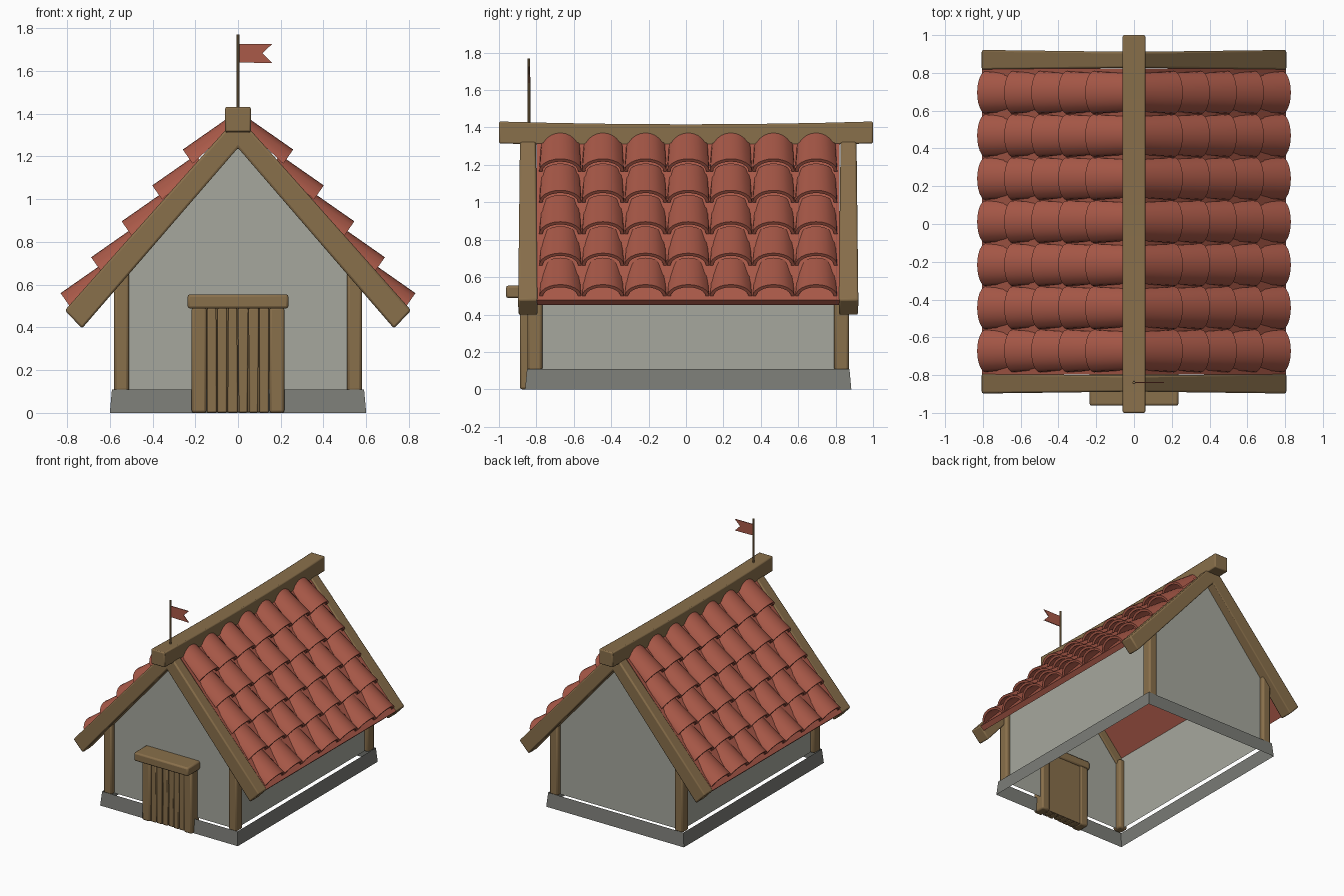
import bpy, bmesh, math, random
from mathutils import Vector

if "Cube" in bpy.data.objects:
    bpy.data.objects.remove(bpy.data.objects["Cube"])

random.seed(4)
YC = 0.012  # middle of the house body along y


def material(name, rgb):
    m = bpy.data.materials.new(name)
    m.diffuse_color = (*rgb, 1)
    m.use_nodes = True
    m.node_tree.nodes["Principled BSDF"].inputs["Base Color"].default_value = m.diffuse_color
    return m


WOOD = material("wood", (0.25, 0.16, 0.07))
RED = material("red_clay", (0.40, 0.10, 0.065))
PLASTER = material("plaster", (0.38, 0.39, 0.34))
STONE = material("stone", (0.20, 0.205, 0.185))


def finish(name, bm, mat, bevel=0, fix=True):
    if fix:
        bmesh.ops.recalc_face_normals(bm, faces=bm.faces[:])
    me = bpy.data.meshes.new(name)
    bm.to_mesh(me)
    bm.free()
    ob = bpy.data.objects.new(name, me)
    bpy.context.collection.objects.link(ob)
    me.materials.append(mat)
    if bevel:
        b = ob.modifiers.new("bevel", "BEVEL")
        b.width, b.segments, b.limit_method = bevel, 2, "ANGLE"
    bpy.context.view_layer.objects.active = ob
    bpy.ops.object.select_all(action="DESELECT")
    ob.select_set(True)
    bpy.ops.object.shade_smooth_by_angle(angle=math.radians(35))
    return ob


def box(name, x, y, z, mat, bevel=0, cuts=0, warp=None):
    bm = bmesh.new()
    bmesh.ops.create_cube(bm, size=1)
    for v in bm.verts:
        v.co = Vector([(r[0] + r[1]) / 2 + c * (r[1] - r[0]) for r, c in zip((x, y, z), v.co)])
    if cuts:  # split along y only
        along = [e for e in bm.edges if abs(e.verts[0].co.y - e.verts[1].co.y) > 0.01]
        bmesh.ops.subdivide_edges(bm, edges=along, cuts=cuts, use_grid_fill=True)
    if warp:
        for v in bm.verts:
            warp(v.co)
    return finish(name, bm, mat, bevel)


def prism(name, pts, y_of, mat, bevel=0):
    """Extrude an XZ outline in y; y_of(point) gives the near and far y."""
    bm = bmesh.new()
    a, b = [[bm.verts.new((p[0], y_of(p)[i], p[1])) for p in pts] for i in (0, 1)]
    bm.faces.new(a)
    bm.faces.new(b[::-1])
    for i in range(len(pts)):
        j = (i + 1) % len(pts)
        bm.faces.new((a[i], b[i], b[j], a[j]))
    return finish(name, bm, mat, bevel)


def chevron(half):
    """Complete a right-hand outline that runs from top centre to bottom centre."""
    return half + [(-x, z) for x, z in half[-2:0:-1]]


# Stone footing: a thin sloped band, left open at the doorway
bm = bmesh.new()
path = [(0.2, -1), (1, -1), (1, 1), (-1, 1), (-1, -1), (-0.2, -1)]
rings = []
for hx, hy, z in ((0.6, 0.872, 0), (0.59, 0.862, 0.11)):
    rings.append([bm.verts.new((sx * hx, YC + sy * hy, z)) for sx, sy in path])
for i in range(5):
    bm.faces.new((rings[0][i], rings[0][i + 1], rings[1][i + 1], rings[1][i]))
finish("footing", bm, STONE, fix=False)

# Plaster walls: open shell with pointed gables
bm = bmesh.new()
outline = [(-0.548, 0.105), (0.548, 0.105), (0.548, 0.71), (0, 1.33), (-0.548, 0.71)]
f, b = [[bm.verts.new((x, YC + s * 0.825, z)) for x, z in outline] for s in (-1, 1)]
bm.faces.new(f)
bm.faces.new(b[::-1])
bm.faces.new((f[2], f[1], b[1], b[2]))
bm.faces.new((f[0], f[4], b[4], b[0]))
finish("walls", bm, PLASTER)

# Corner posts
for sx, side in ((-1, "left"), (1, "right")):
    for sy, end in ((-1, "front"), (1, "back")):
        x, y = sx * 0.545, YC + sy * 0.82
        box(f"post_{end}_{side}", (x - 0.036, x + 0.036), (y - 0.04, y + 0.04), (0.1, 0.68), WOOD, 0.014)

# Roof boards
prism("roof_boards", chevron([(0, 1.38), (0.805, 0.478), (0.775, 0.45), (0, 1.325)]),
      lambda p: (YC - 0.81, YC + 0.81), RED)

# Gable rafters, a little thicker toward the eaves
rafter = chevron([(0, 1.39), (0.81, 0.48), (0.73, 0.395), (0, 1.24)])
for s, end in ((-1, "front"), (1, "back")):
    def span(p, c=YC + s * 0.857):
        w = 0.042 + 0.013 * abs(p[0])
        return c - w, c + w
    prism(f"rafters_{end}", rafter, span, WOOD, 0.01)


# Sagging ridge beam
def sag(co):
    co.z -= 0.015 * (1 - co.y ** 2)


box("ridge_beam", (-0.06, 0.06), (-1, 1), (1.315, 1.432), WOOD, 0.008, 7, sag)

# Barrel tiles: one tapered arch, repeated up and along, then mirrored
up, out = Vector((-0.82, 0, 0.573)), Vector((0.573, 0, 0.82))
normal = Vector((0.749, 0, 0.663))
foot = Vector((0.784, YC - 0.684, 0.494))
SEG = 12
bm = bmesh.new()
loops = []
for t in (0, 1):
    for inset in (0, 0.018):
        w, h = 0.113 - 0.012 * t - inset, 0.081 - inset
        ring = []
        for i in range(SEG + 1):
            a = math.pi * i / SEG
            co = foot + up * 0.25 * t + out * h * math.sin(a)
            co.y -= w * math.cos(a)
            depth = (co - Vector((0, co.y, 1.39))).dot(normal)
            if depth < -0.028:  # keep buried edges inside the boards
                co += normal * (-0.028 - depth)
            ring.append(bm.verts.new(co))
        loops.append(ring)
lo, li, uo, ui = loops
for p, q in ((lo, uo), (ui, li), (li, lo), (uo, ui)):
    for i in range(SEG):
        bm.faces.new((p[i], p[i + 1], q[i + 1], q[i]))
for i in (0, SEG):
    bm.faces.new((lo[i], uo[i], ui[i], li[i]))
tiles = finish("roof_tiles", bm, RED)
for count, offset in ((5, (-0.143, 0, 0.168)), (7, (0, 0.228, 0))):
    m = tiles.modifiers.new("repeat", "ARRAY")
    m.count, m.use_relative_offset, m.use_constant_offset = count, False, True
    m.constant_offset_displace = offset
tiles.modifiers.new("mirror", "MIRROR").use_mirror_merge = False

# Door: jambs, lintel and uneven planks
for s, side in ((-1, "left"), (1, "right")):
    box(f"door_jamb_{side}", sorted((s * 0.147, s * 0.217)), (-0.888, -0.785), (0, 0.495), WOOD, 0.012)
box("door_lintel", (-0.236, 0.236), (-0.962, -0.785), (0.488, 0.555), WOOD, 0.012)
for i in range(6):
    c = -0.123 + i * 0.049

    def lean(co, c=c, k=random.uniform(-0.1, 0.12)):
        co.x = c + (co.x - c) * (1 + k * (co.z * 4 - 1))
    y = -0.872 + random.uniform(-0.006, 0.006)
    box(f"door_plank_{i + 1}", (c - 0.022, c + 0.022), (y, -0.80), (0.002, 0.49), WOOD, 0.006, 0, lean)
box("door_backing", (-0.15, 0.15), (-0.85, -0.795), (0.004, 0.488), WOOD)

# Flagpole and swallowtail pennant
bm = bmesh.new()
bmesh.ops.create_cone(bm, cap_ends=True, segments=10, radius1=0.008, radius2=0.007, depth=0.36)
bmesh.ops.translate(bm, verts=bm.verts[:], vec=(0, -0.84, 1.59))
finish("flagpole", bm, WOOD)
prism("flag", [(0.004, 1.64), (0.16, 1.637), (0.115, 1.683), (0.16, 1.727), (0.004, 1.727)],
      lambda p: (-0.843, -0.837), RED)
